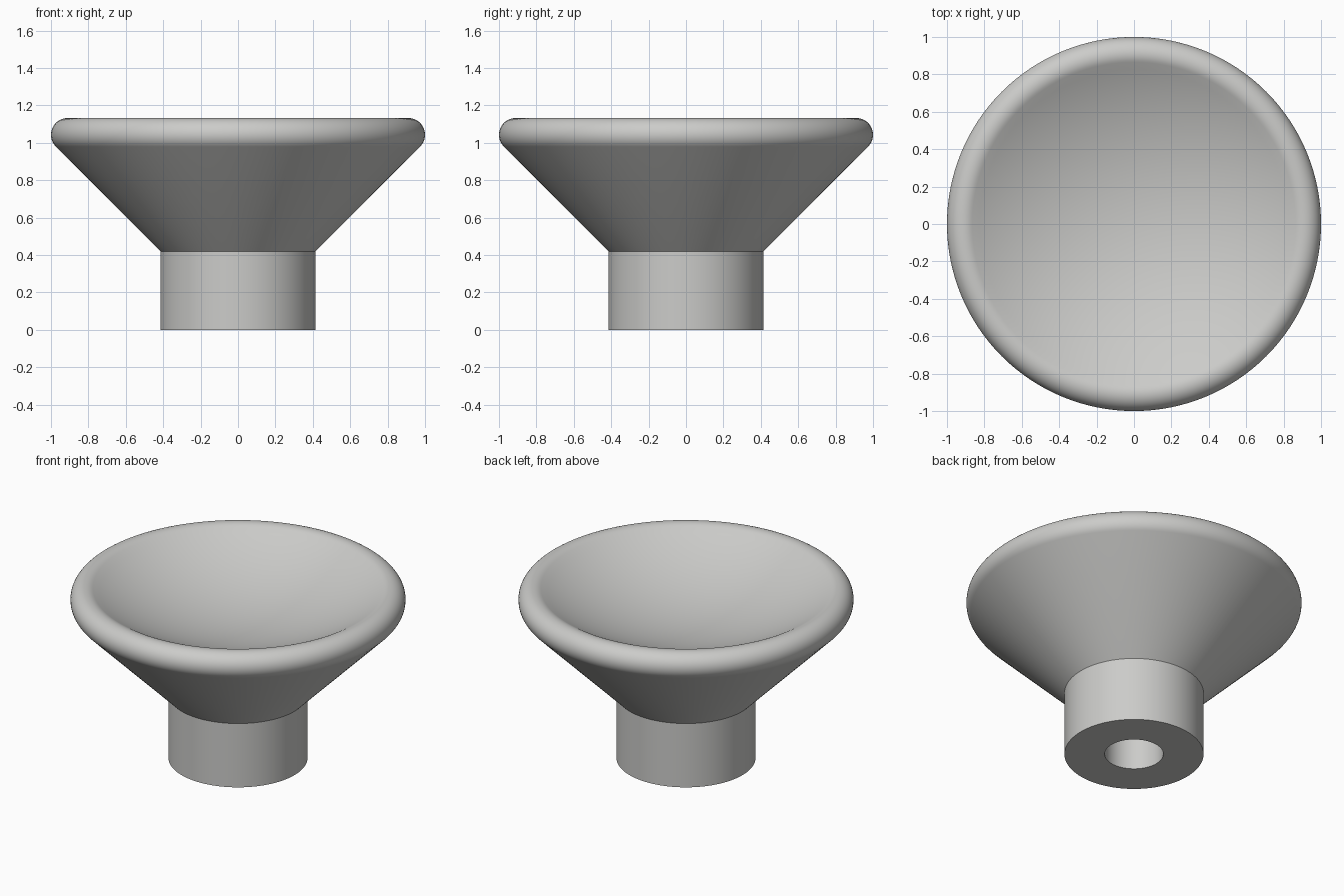
import bpy, bmesh, math

if "Cube" in bpy.data.objects:
    bpy.data.objects.remove(bpy.data.objects["Cube"])

SEGMENTS = 128


def arc(cx, cz, radius, start, end, steps):
    """Points (r, z) on an arc, angles in degrees."""
    pts = []
    for i in range(steps + 1):
        a = math.radians(start + (end - start) * i / steps)
        pts.append((cx + radius * math.cos(a), cz + radius * math.sin(a)))
    return pts


def lathe(name, profile, material):
    """Revolve an (r, z) profile around the z axis."""
    bm = bmesh.new()
    verts = [bm.verts.new((r, 0, z)) for r, z in profile]
    edges = [bm.edges.new(pair) for pair in zip(verts, verts[1:])]
    bmesh.ops.spin(bm, geom=verts + edges, cent=(0, 0, 0), axis=(0, 0, 1),
                   angle=math.tau, steps=SEGMENTS, use_duplicate=False)
    bmesh.ops.remove_doubles(bm, verts=bm.verts, dist=1e-5)
    bmesh.ops.recalc_face_normals(bm, faces=bm.faces)
    mesh = bpy.data.meshes.new(name)
    bm.to_mesh(mesh)
    bm.free()
    obj = bpy.data.objects.new(name, mesh)
    bpy.context.collection.objects.link(obj)
    mesh.materials.append(material)
    bpy.context.view_layer.objects.active = obj
    obj.select_set(True)
    bpy.ops.object.shade_smooth_by_angle(angle=math.radians(30))
    return obj


grey = bpy.data.materials.new("light_grey")
grey.diffuse_color = (0.60, 0.60, 0.585, 1)
grey.use_nodes = True
grey.node_tree.nodes["Principled BSDF"].inputs["Base Color"].default_value = grey.diffuse_color

# Stem with a blind hole in its underside
STEM_R, STEM_H = 0.415, 0.42
HOLE_R, HOLE_TOP = 0.175, 0.70
stem = [(0, HOLE_TOP), (HOLE_R, HOLE_TOP), (HOLE_R, 0), (STEM_R, 0), (STEM_R, STEM_H)]

# Rounded rim, tangent to the 45 degree cone and to the dish
RIM_R, RIM_Z, FILLET, SLOPE = 0.91, 1.043, 0.09, 30
rim = arc(RIM_R, RIM_Z, FILLET, -45, 90 + SLOPE, 22)

# Shallow spherical dish
edge_r, edge_z = rim[-1]
dish_radius = edge_r / math.sin(math.radians(SLOPE))
dish_z = edge_z + dish_radius * math.cos(math.radians(SLOPE))
dish = arc(0, dish_z, dish_radius, -90 + SLOPE, -90, 20)[1:]
dish[-1] = (0, dish_z - dish_radius)

lathe("dished_knob", stem + rim + dish, grey)
